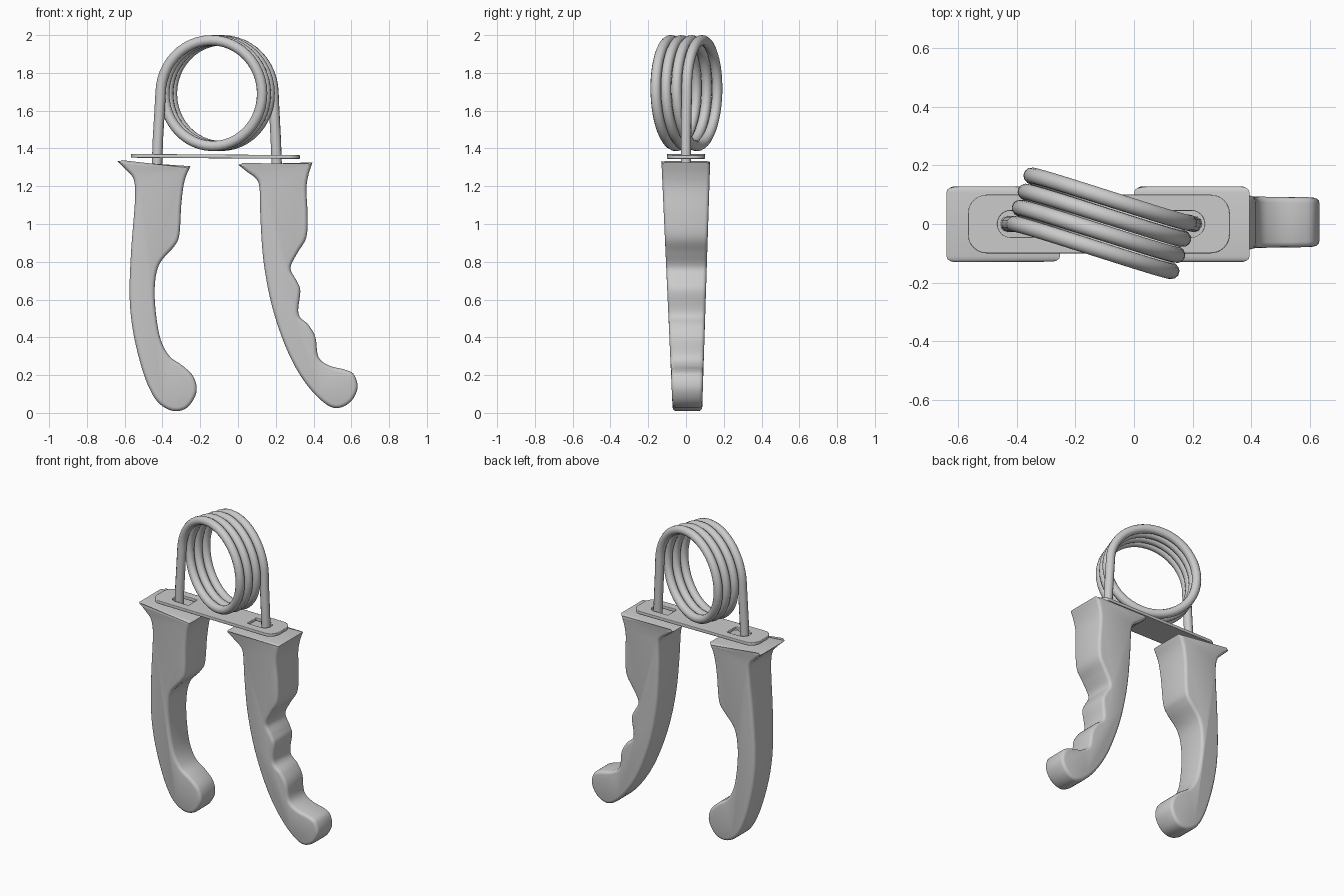
import bpy, bmesh, math
from mathutils import Vector

if "Cube" in bpy.data.objects:
    bpy.data.objects.remove(bpy.data.objects["Cube"])

grey = bpy.data.materials.new("light_grey")
grey.diffuse_color = (0.6, 0.6, 0.6, 1)
grey.use_nodes = True
grey.node_tree.nodes["Principled BSDF"].inputs["Base Color"].default_value = grey.diffuse_color


def smooth_path(pts, steps=5):
    """Spline through the points, with free ends."""
    p = [Vector(q) for q in pts]
    p = [2 * p[0] - p[1]] + p + [2 * p[-1] - p[-2]]
    out = []
    for a, b, c, d in zip(p, p[1:], p[2:], p[3:]):
        for i in range(steps):
            t = i / steps
            out.append(0.5 * (2 * b + (c - a) * t + (2 * a - 5 * b + 4 * c - d) * t * t
                              + (3 * b - a - 3 * c + d) * t ** 3))
    out.append(p[-2])
    return out


def inset(loop, w):
    """Move a counter-clockwise closed outline inward."""
    out = []
    for i, q in enumerate(loop):
        e1 = (q - loop[i - 1]).normalized()
        e2 = (loop[(i + 1) % len(loop)] - q).normalized()
        n1, n2 = Vector((-e1.y, e1.x)), Vector((-e2.y, e2.x))
        n = (n1 + n2).normalized()
        out.append(q + n * w * min(1.6, 1 / max(0.1, n.dot(n1))))
    return out


def finish(obj, angle=40):
    bpy.ops.object.select_all(action='DESELECT')
    obj.select_set(True)
    bpy.context.view_layer.objects.active = obj
    if obj.type == 'CURVE':
        bpy.ops.object.convert(target='MESH')
        obj = bpy.context.object
    obj.data.materials.clear()
    obj.data.materials.append(grey)
    bpy.ops.object.shade_smooth_by_angle(angle=math.radians(angle))


def handle(name, pts, w=0.02):
    """Side profile lofted across y, with rounded rims, narrowing downward."""
    loop = smooth_path(pts)
    bm = bmesh.new()
    rings = []
    angles = [math.radians(a) for a in (90, 60, 30, 0)]
    for side, seq in ((-1, angles), (1, angles[::-1])):
        for a in seq:
            ring = []
            for q in inset(loop, w * (1 - math.cos(a))):
                t = q.y / 1.33
                edge = -0.07 - 0.06 * t if side < 0 else 0.085 + 0.043 * t
                ring.append(bm.verts.new((q.x, edge - side * w * (1 - math.sin(a)), q.y)))
            rings.append(ring)
    n = len(loop)
    for r, s in zip(rings, rings[1:]):
        for i in range(n):
            j = (i + 1) % n
            bm.faces.new((r[i], r[j], s[j], s[i]))
    bm.faces.new(rings[0])
    bm.faces.new(rings[-1][::-1])
    bmesh.ops.recalc_face_normals(bm, faces=bm.faces)
    me = bpy.data.meshes.new(name)
    bm.to_mesh(me)
    bm.free()
    obj = bpy.data.objects.new(name, me)
    bpy.context.collection.objects.link(obj)
    finish(obj)


# Thumb-side handle
handle("left_handle", [
    (-.64, 1.333), (-.59, 1.285), (-.552, 1.235), (-.545, 1.13), (-.565, .87),
    (-.574, .63), (-.558, .445), (-.516, .26), (-.468, .127), (-.415, .048),
    (-.34, .01), (-.267, .03), (-.22, .11), (-.235, .19), (-.294, .25),
    (-.362, .30), (-.41, .39), (-.436, .54), (-.44, .68), (-.415, .79),
    (-.336, .884), (-.31, .947), (-.30, 1.106), (-.283, 1.228), (-.252, 1.306)])

# Finger-grooved handle
handle("right_handle", [
    (0, 1.315), (.05, 1.275), (.095, 1.24), (.114, 1.19), (.119, 1.026),
    (.135, .804), (.177, .577), (.246, .365), (.325, .206), (.42, .085),
    (.51, .026), (.59, .053), (.632, .127), (.616, .20), (.569, .228),
    (.484, .25), (.426, .296), (.41, .40), (.373, .466), (.32, .524),
    (.33, .645), (.31, .70), (.278, .767), (.315, .847), (.362, .93),
    (.368, 1.053), (.362, 1.185), (.373, 1.26), (.394, 1.326)])


# Spring: one wire with two legs and three and a half slanted turns
R = 0.28
u = Vector((.942, -.335, 0))
drift = Vector((.02, .055, 0))
centre = Vector((-.146, -.094, 1.693))
path = [Vector((-.431, 0, 1.25)), Vector((-.424, 0, 1.45)), Vector((-.415, 0, 1.6))]
turns, per = 3.5, 48
for i in range(int(turns * per) + 1):
    a = 2 * math.pi * i / per
    path.append(centre + drift * (i / per)
                + R * (-math.cos(a) * u + math.sin(a) * Vector((0, 0, 1))))
path += [Vector((.192, .002, 1.6)), Vector((.2, 0, 1.45)), Vector((.207, 0, 1.25))]


def curve_object(name, loops, dims, cyclic):
    cu = bpy.data.curves.new(name, 'CURVE')
    cu.dimensions = dims
    for pts in loops:
        s = cu.splines.new('POLY')
        s.points.add(len(pts) - 1)
        for sp, q in zip(s.points, pts):
            sp.co = (*q, 1)
        s.use_cyclic_u = cyclic
    obj = bpy.data.objects.new(name, cu)
    bpy.context.collection.objects.link(obj)
    return obj


spring = curve_object("spring_wire", [path], '3D', False)
spring.data.bevel_depth = 0.0275
spring.data.bevel_resolution = 4
spring.data.use_fill_caps = True
finish(spring)


# Linking plate with two slots, rounded on their outer ends
def rounded_rect(x0, x1, h, r_left, r_right, n=8):
    pts = []
    for cx, cy, r, start in ((x1, h, r_right, 0), (x0, h, r_left, 90),
                             (x0, -h, r_left, 180), (x1, -h, r_right, 270)):
        ox = cx - math.copysign(r, cx - (x0 + x1) / 2)
        oy = cy - math.copysign(r, cy)
        for i in range(n + 1):
            a = math.radians(start + 90 * i / n)
            pts.append((ox + r * math.cos(a), oy + r * math.sin(a), 0))
    return pts


plate = curve_object("link_plate", [
    rounded_rect(-.567, .327, .1, .065, .065),
    rounded_rect(-.465, -.33, .045, .043, .004),
    rounded_rect(.10, .24, .045, .004, .043)], '2D', True)
plate.data.fill_mode = 'BOTH'
plate.data.extrude = 0.007
plate.data.bevel_depth = 0.003
plate.data.bevel_resolution = 1
plate.data.offset = -0.003
plate.location.z = 1.357
plate.rotation_euler.y = 0.007
finish(plate, 50)
